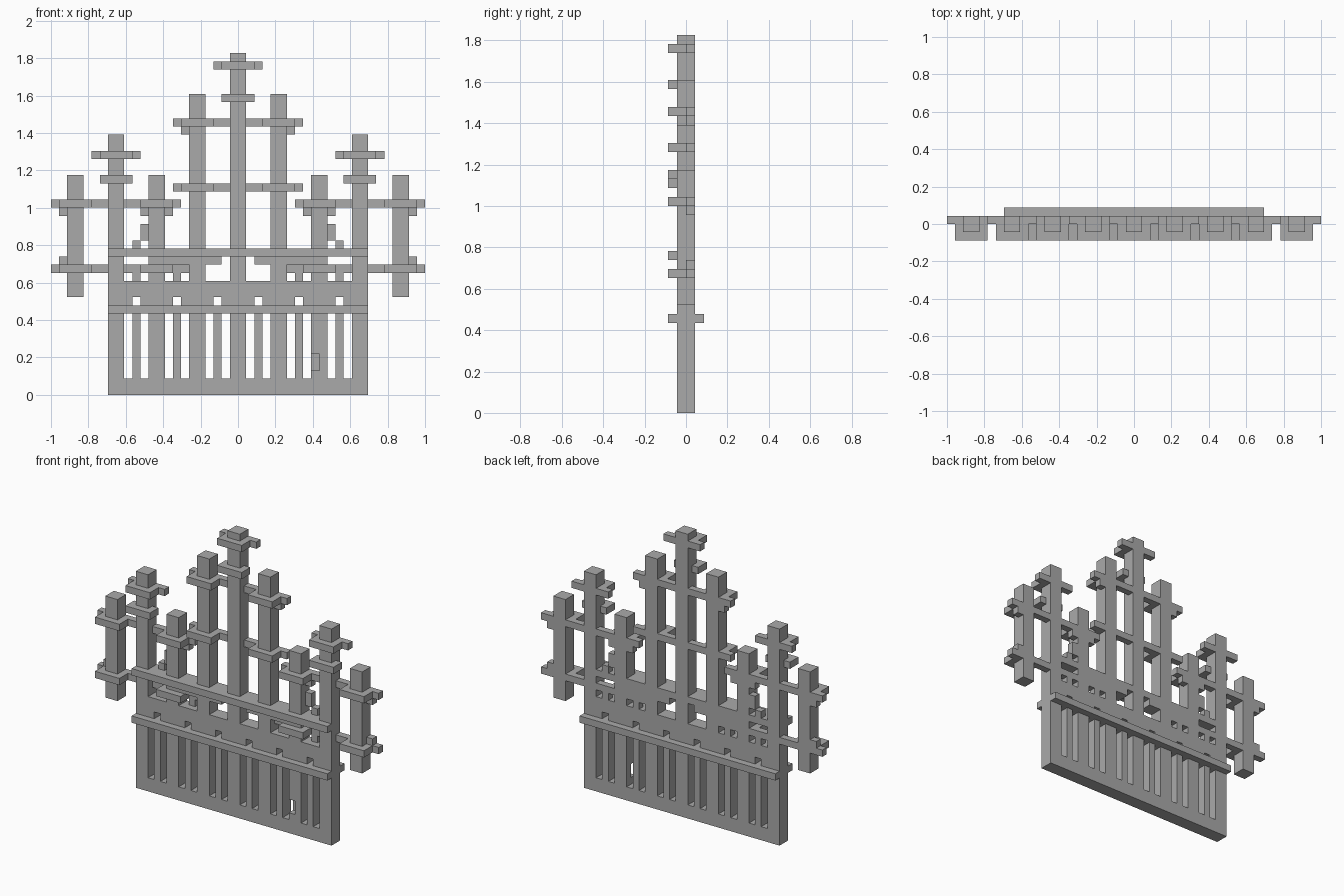
import bpy
import bmesh
from mathutils import Vector

U = 2 / 46  # one block

cube = bpy.data.objects.get("Cube")
if cube:
    bpy.data.objects.remove(cube, do_unlink=True)

stone = bpy.data.materials.new("grey_stone")
stone.use_nodes = True
GREY = (0.4, 0.4, 0.4, 1)
stone.diffuse_color = GREY
stone.node_tree.nodes["Principled BSDF"].inputs["Base Color"].default_value = GREY

FULL, BACK, CAP = (-1, 1), (0, 1), (-2, 0)


def box(x, y, z):
    """A block given by its ranges, in block units."""
    return x, y, z


def mirrored(boxes):
    """The same blocks plus their copies across x = 0."""
    return boxes + [((-x[1], -x[0]), y, z) for x, y, z in boxes]


def build(name, boxes):
    bm = bmesh.new()
    for x, y, z in boxes:
        verts = bmesh.ops.create_cube(bm, size=1)["verts"]
        lo = Vector((x[0], y[0], z[0]))
        hi = Vector((x[1], y[1], z[1]))
        for v in verts:
            v.co = U * Vector([(hi if c > 0 else lo)[i] for i, c in enumerate(v.co)])
    mesh = bpy.data.meshes.new(name)
    bm.to_mesh(mesh)
    bm.free()
    mesh.materials.append(stone)
    obj = bpy.data.objects.new(name, mesh)
    bpy.context.collection.objects.link(obj)


def pair(name, boxes):
    build(name, mirrored(boxes))


# Base sill and horizontal rails
build("base_sill", [box((-16, 16), FULL, (0, 2))])
build("lower_rail", [box((-16, 16), (-2, 2), (10, 11))])
build("middle_band", [box((-16, 16), FULL, (12, 14))])
build("upper_rail", [box((-16, 16), (-2, 1), (17, 18))])

# Main posts
build("centre_post", [box((-1, 1), FULL, (0, 42))])
pair("inner_posts", [box((4, 6), FULL, (0, 37))])
pair("corner_posts", [box((14, 16), FULL, (0, 32))])
pair("outer_hanging_posts", [box((19, 21), FULL, (12, 27))])
build("right_middle_post", [box((-11, -9), FULL, (0, 27))])
# the left middle post has a small notch in its front
build("left_middle_post", [
    box((9, 11), FULL, (0, 3)), box((9, 11), BACK, (3, 5)),
    box((10, 11), (-1, 0), (3, 5)), box((9, 11), FULL, (5, 27))])

# Thin bars of the lower gate
pair("thin_bars", [box((x, x + 1), FULL, (2, 10)) for x in (2, 7, 12)])

# Pierced row above the lower rail: open above each thin bar
pair("pierced_row", [box((a, b), FULL, (11, 12))
                     for a, b in ((0, 2), (3, 7), (8, 12), (13, 16))])

# Tracery between middle band and upper rail
pair("tracery", [
    box((2, 10), FULL, (16, 17)),
    box((6, 14), BACK, (15, 16)),
    box((7, 8), BACK, (14, 17)),
    box((12, 13), BACK, (14, 15)),
])

# Stepped brackets against the middle posts
pair("stepped_brackets", [box((11, 12), BACK, (19, 21)),
                          box((12, 13), BACK, (18, 19))])

# Back strips tying neighbouring posts together
pair("side_strips", [box((6, 23), BACK, (15, 16)), box((7, 23), BACK, (23, 24)),
                     box((12, 18), BACK, (29, 30))])
build("centre_strips", [box((-8, 8), BACK, (25, 26)), box((-8, 8), BACK, (33, 34)),
                        box((-3, 3), BACK, (40, 41))])


# Collars wrapping the front of each post
def collars(centre, levels):
    return [box((centre - 2, centre + 2), CAP, (z, z + 1)) for z in levels]


build("centre_collars", collars(0, (36, 40)))
pair("inner_collars", collars(5, (25, 33)))
pair("middle_collars", collars(10, (15, 23)))
pair("corner_collars", collars(15, (26, 29)))
pair("outer_collars", collars(20, (15, 23)))

# Small knobs beside the strips
pair("strip_knobs", [box((x, x + 1), BACK, (z, z + 1))
                     for x, z in ((21, 16), (21, 22), (11, 22), (8, 22), (6, 32))])
